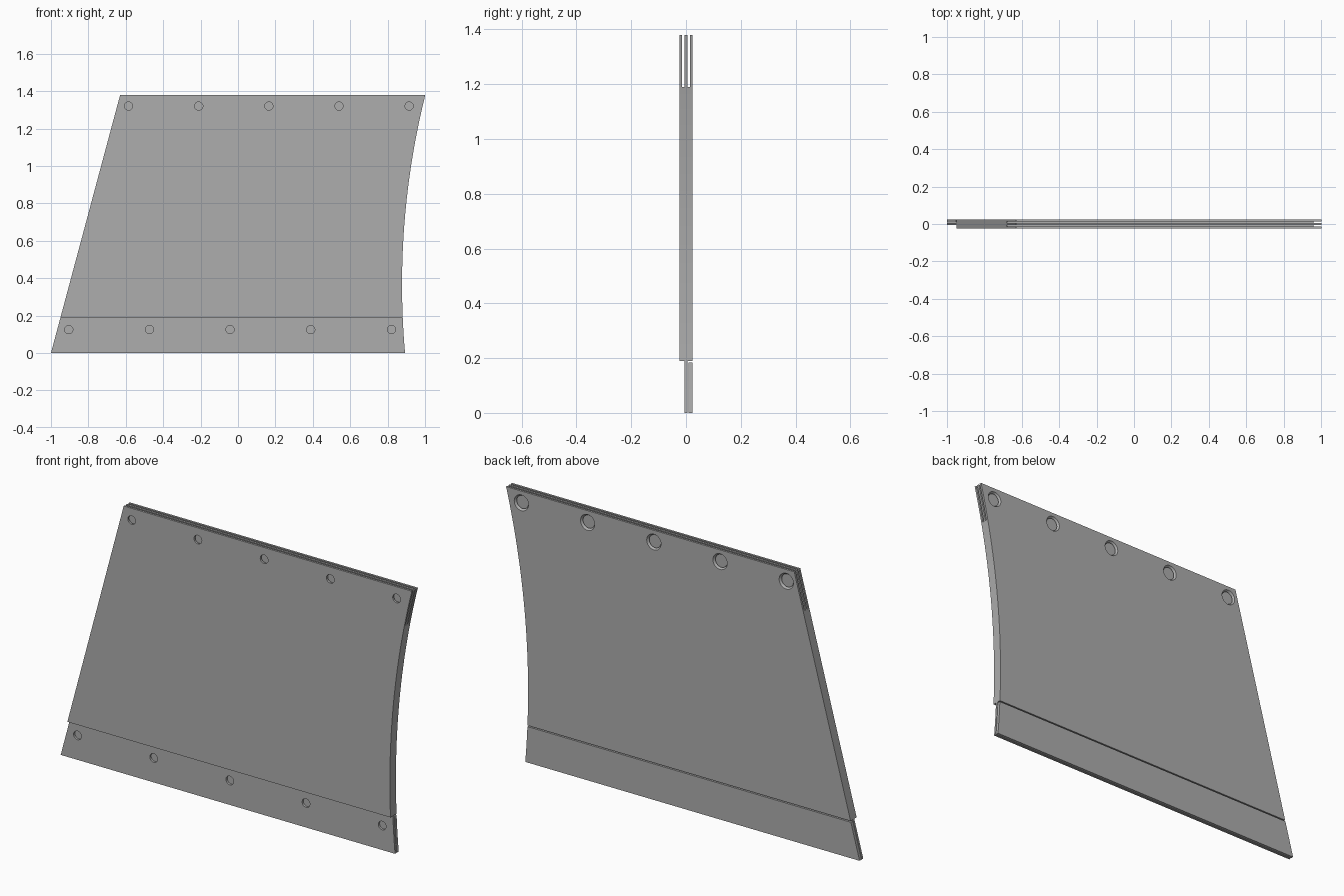
import bpy, bmesh, math
from mathutils import Matrix, Vector

cube = bpy.data.objects.get("Cube")
if cube:
    bpy.data.objects.remove(cube, do_unlink=True)

HEIGHT, STEP, SLOT_FLOOR = 1.38, 0.19, 1.19
BACK = 0.0245

grey = bpy.data.materials.new("plain grey")
grey.use_nodes = True
grey.diffuse_color = (0.42, 0.42, 0.42, 1)
grey.node_tree.nodes["Principled BSDF"].inputs["Base Color"].default_value = (0.42, 0.42, 0.42, 1)


def left_edge(z):
    return -1 + 0.37 * z / HEIGHT


def right_edge(z):
    radius = 4.19
    return 0.877 + radius - math.sqrt(radius ** 2 - (z - 0.366) ** 2)


def finish(name, bm):
    bmesh.ops.recalc_face_normals(bm, faces=bm.faces)
    mesh = bpy.data.meshes.new(name)
    bm.to_mesh(mesh)
    bm.free()
    mesh.materials.append(grey)
    obj = bpy.data.objects.new(name, mesh)
    bpy.context.collection.objects.link(obj)
    return obj


def plate(name, y0, y1, z0, z1, steps):
    """Slab with a raked straight edge and a hollow curved edge."""
    bm = bmesh.new()
    heights = [z0 + (z1 - z0) * i / steps for i in range(steps + 1)]
    points = [(left_edge(z1), z1), (left_edge(z0), z0)]
    points += [(right_edge(z), z) for z in heights]
    face = bm.faces.new([bm.verts.new((x, y0, z)) for x, z in points])
    new = bmesh.ops.extrude_face_region(bm, geom=[face])["geom"]
    bmesh.ops.translate(bm, vec=(0, y1 - y0, 0),
                        verts=[v for v in new if isinstance(v, bmesh.types.BMVert)])
    return finish(name, bm)


def add_box(bm, y0, y1, z0, z1):
    size = Matrix.Diagonal((3, y1 - y0, z1 - z0, 1))
    move = Matrix.Translation((0, (y0 + y1) / 2, (z0 + z1) / 2))
    bmesh.ops.create_cube(bm, size=1, matrix=move @ size)


def add_row(bm, first, last, z, y0, y1, r0, r1):
    """Row of five round cutters running from y0 to y1."""
    turn = Matrix.Rotation(-math.pi / 2, 4, "X")
    for i in range(5):
        x = first + (last - first) * i / 4
        move = Matrix.Translation((x, (y0 + y1) / 2, z))
        bmesh.ops.create_cone(bm, cap_ends=True, segments=32, radius1=r0, radius2=r1,
                              depth=y1 - y0, matrix=move @ turn)


def cut(target, bm):
    cutter = finish("cutter", bm)
    cutter.hide_render = True
    mod = target.modifiers.new("cut", "BOOLEAN")
    mod.operation, mod.solver, mod.object = "DIFFERENCE", "EXACT", cutter
    bpy.context.view_layer.objects.active = target
    bpy.ops.object.modifier_apply(modifier=mod.name)
    bpy.data.objects.remove(cutter, do_unlink=True)


# Main panel
panel = plate("panel", -BACK, BACK, 0, HEIGHT, 32)

# Two slots along the top, and rebates that leave a thin tongue at the bottom
bm = bmesh.new()
add_box(bm, -0.014, -0.0055, SLOT_FLOOR, 2)
add_box(bm, 0.0055, 0.014, SLOT_FLOOR, 2)
add_box(bm, -0.1, -0.0055, -0.5, STEP)
add_box(bm, 0.0055, 0.1, -0.5, STEP)
cut(panel, bm)

# Front screw holes, tongue holes and wide countersinks in the back
bm = bmesh.new()
add_row(bm, -0.585, 0.915, 1.32, -0.06, -0.01, 0.022, 0.022)
add_row(bm, -0.905, 0.82, 0.125, -0.06, 0.008, 0.022, 0.022)
add_row(bm, -0.585, 0.915, 1.32, 0.01, 0.028, 0.03, 0.043)
cut(panel, bm)

# Loose strip behind the tongue
strip = plate("back_strip", 0.009, BACK, 0, 0.184, 6)

# Smooth curved walls, crisp edges
for obj in (panel, strip):
    bpy.ops.object.select_all(action="DESELECT")
    obj.select_set(True)
    bpy.context.view_layer.objects.active = obj
    bpy.ops.object.shade_smooth_by_angle(angle=math.radians(30))
